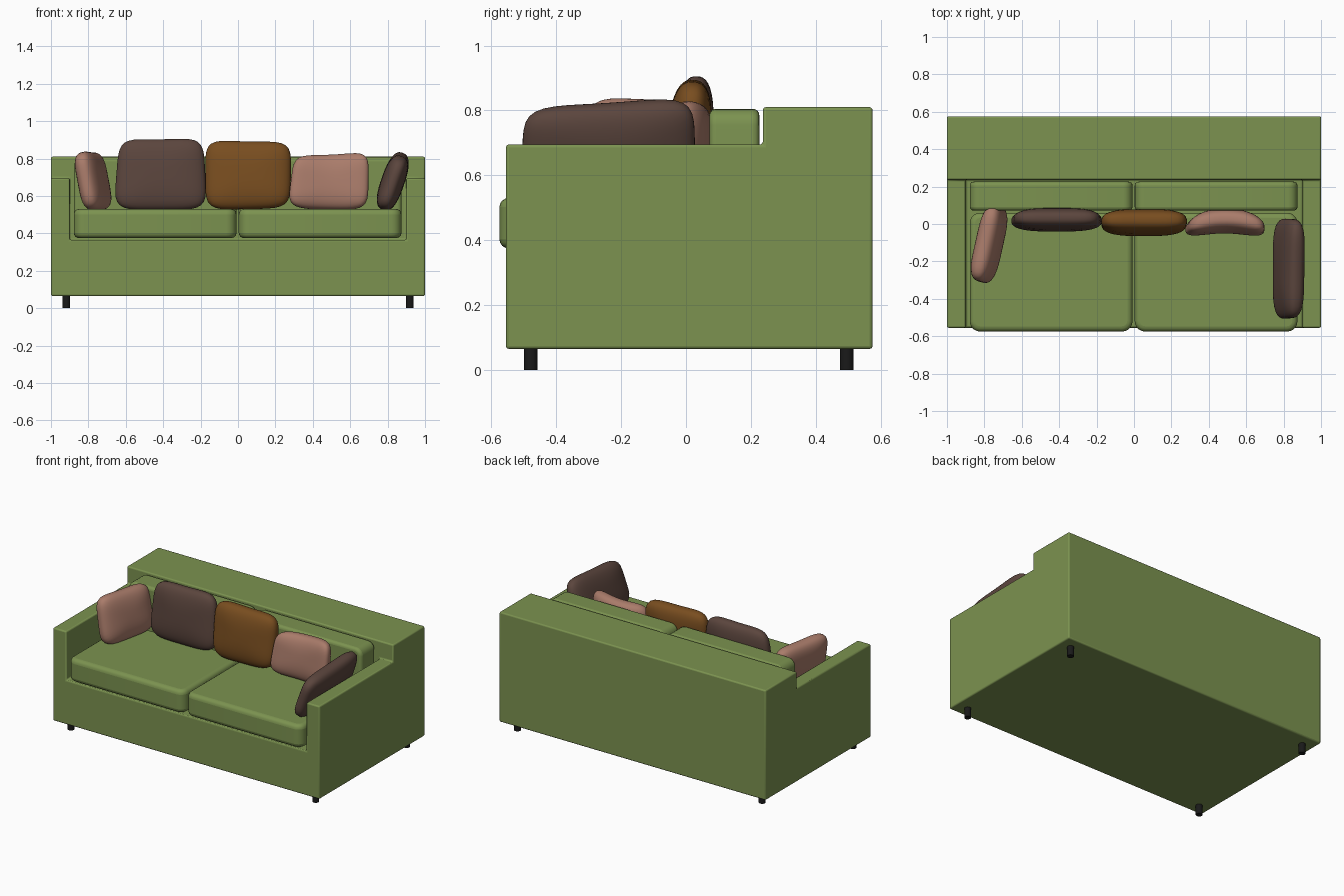
import bpy, bmesh, math
from mathutils import Vector

if "Cube" in bpy.data.objects:
    bpy.data.objects.remove(bpy.data.objects["Cube"])


def material(name, rgb):
    m = bpy.data.materials.new(name)
    m.diffuse_color = (*rgb, 1)
    m.use_nodes = True
    m.node_tree.nodes["Principled BSDF"].inputs["Base Color"].default_value = m.diffuse_color
    return m


GREEN = material("green_fabric", (0.20, 0.29, 0.08))
DARK = material("dark_brown_fabric", (0.105, 0.06, 0.047))
RUST = material("rust_fabric", (0.19, 0.075, 0.014))
PINK = material("pink_fabric", (0.40, 0.20, 0.145))
BLACK = material("black_leg", (0.01, 0.01, 0.01))


def finish(name, bm, mat, bevel=0, segments=3):
    bmesh.ops.recalc_face_normals(bm, faces=bm.faces[:])
    mesh = bpy.data.meshes.new(name)
    bm.to_mesh(mesh)
    bm.free()
    mesh.materials.append(mat)
    ob = bpy.data.objects.new(name, mesh)
    bpy.context.collection.objects.link(ob)
    if bevel:
        mod = ob.modifiers.new("soft_edges", 'BEVEL')
        mod.width, mod.segments = bevel, segments
        mod.limit_method, mod.angle_limit = 'ANGLE', math.radians(40)
    bpy.ops.object.select_all(action='DESELECT')
    ob.select_set(True)
    bpy.context.view_layer.objects.active = ob
    bpy.ops.object.shade_smooth_by_angle(angle=math.radians(40))
    return ob


def box(lo, hi):
    bm = bmesh.new()
    bmesh.ops.create_cube(bm, size=1)
    for v in bm.verts:
        v.co = [l + (c + 0.5) * (h - l) for c, l, h in zip(v.co, lo, hi)]
    return bm


def cushion(name, lo, hi, axis, corner, edge):
    """Box with large corners around one axis and small rounding elsewhere."""
    bm = box(lo, hi)
    along = [e for e in bm.edges
             if abs(e.verts[0].co[axis] - e.verts[1].co[axis]) > 1e-4]
    bmesh.ops.bevel(bm, geom=along, offset=corner, segments=5, profile=0.5,
                    affect='EDGES')
    return finish(name, bm, GREEN, edge, 4)


def pillow(name, mat, bl, br, tr, tl, thick, bend=0.0):
    """Rounded pad stretched between four 3D corners."""
    bl, br, tr, tl = map(Vector, (bl, br, tr, tl))
    normal = (br - bl).cross(tl - bl).normalized()
    bm = bmesh.new()
    bmesh.ops.create_cube(bm, size=2)
    bmesh.ops.subdivide_edges(bm, edges=bm.edges[:], cuts=11, use_grid_fill=True)
    p, q = 5, 2.6
    for vert in bm.verts:
        u, v, w = vert.co
        f = (abs(u)**p + abs(v)**p)**(q / p) + abs(w)**q
        u, v, w = vert.co * f**(-1 / q)
        if v > 0:
            v *= 1 - 0.05 * (1 - u * u)
        s, t = (u + 1) / 2, (v + 1) / 2
        vert.co = (bl.lerp(br, s).lerp(tl.lerp(tr, s), t)
                   + normal * (w * thick / 2 + bend * (1 - 2 * u * u)))
    return finish(name, bm, mat)


# One-piece frame: base, arms and back filled from a coarse cell grid
xs, ys, zs = (-1, -0.9, 0.9, 1), (-0.555, 0.237, 0.575), (0.065, 0.365, 0.695, 0.81)
cells = {(i, j, k) for i in range(3) for j in range(2) for k in range(3)
         if j == 1 or k == 0 or (k == 1 and i != 1)}
frame = bmesh.new()
for cell in cells:
    for a in range(3):
        for side in (0, 1):
            near = list(cell)
            near[a] += 2 * side - 1
            if tuple(near) in cells:
                continue
            b, c = (a + 1) % 3, (a + 2) % 3
            quad = []
            for db, dc in ((0, 0), (1, 0), (1, 1), (0, 1)):
                idx = list(cell)
                idx[a] += side
                idx[b] += db
                idx[c] += dc
                quad.append(frame.verts.new((xs[idx[0]], ys[idx[1]], zs[idx[2]])))
            frame.faces.new(quad)
bmesh.ops.remove_doubles(frame, verts=frame.verts[:], dist=1e-4)
bmesh.ops.recalc_face_normals(frame, faces=frame.faces[:])
bmesh.ops.dissolve_limit(frame, angle_limit=0.02, verts=frame.verts[:],
                         edges=frame.edges[:])
finish("sofa_frame", frame, GREEN, 0.009, 3)

# Seat and back cushions, left and right
for side, x0, x1 in (("left", -0.878, -0.008), ("right", 0.004, 0.874)):
    cushion(side + "_seat_cushion", (x0, -0.575, 0.375), (x1, 0.06, 0.53), 2, 0.055, 0.028)
    cushion(side + "_back_cushion", (x0, 0.072, 0.375), (x1, 0.226, 0.805), 1, 0.05, 0.02)

# Legs
for sx, lr in ((-1, "left"), (1, "right")):
    for y, fb in ((-0.478, "front"), (0.495, "back")):
        bm = bmesh.new()
        bmesh.ops.create_cone(bm, cap_ends=True, segments=20, radius1=0.021,
                              radius2=0.021, depth=0.075)
        bmesh.ops.translate(bm, verts=bm.verts[:], vec=(sx * 0.918, y, 0.0375))
        finish(f"{fb}_{lr}_leg", bm, BLACK)

# Scatter pillows, left to right
pillow("left_arm_pillow", PINK, (-0.79, -0.32, 0.525), (-0.70, 0.09, 0.525),
       (-0.76, 0.10, 0.835), (-0.85, -0.30, 0.845), 0.13)
pillow("dark_back_pillow", DARK, (-0.665, 0.01, 0.525), (-0.165, 0.01, 0.525),
       (-0.185, 0.035, 0.915), (-0.635, 0.035, 0.91), 0.12)
pillow("rust_back_pillow", RUST, (-0.175, -0.01, 0.525), (0.28, -0.01, 0.535),
       (0.285, 0.025, 0.895), (-0.175, 0.025, 0.905), 0.135)
pillow("pink_back_pillow", PINK, (0.265, -0.02, 0.535), (0.695, -0.02, 0.525),
       (0.70, 0.01, 0.84), (0.30, 0.015, 0.82), 0.125, -0.02)
pillow("right_arm_pillow", DARK, (0.775, -0.51, 0.525), (0.775, 0.03, 0.525),
       (0.885, 0.025, 0.845), (0.875, -0.50, 0.81), 0.125)
